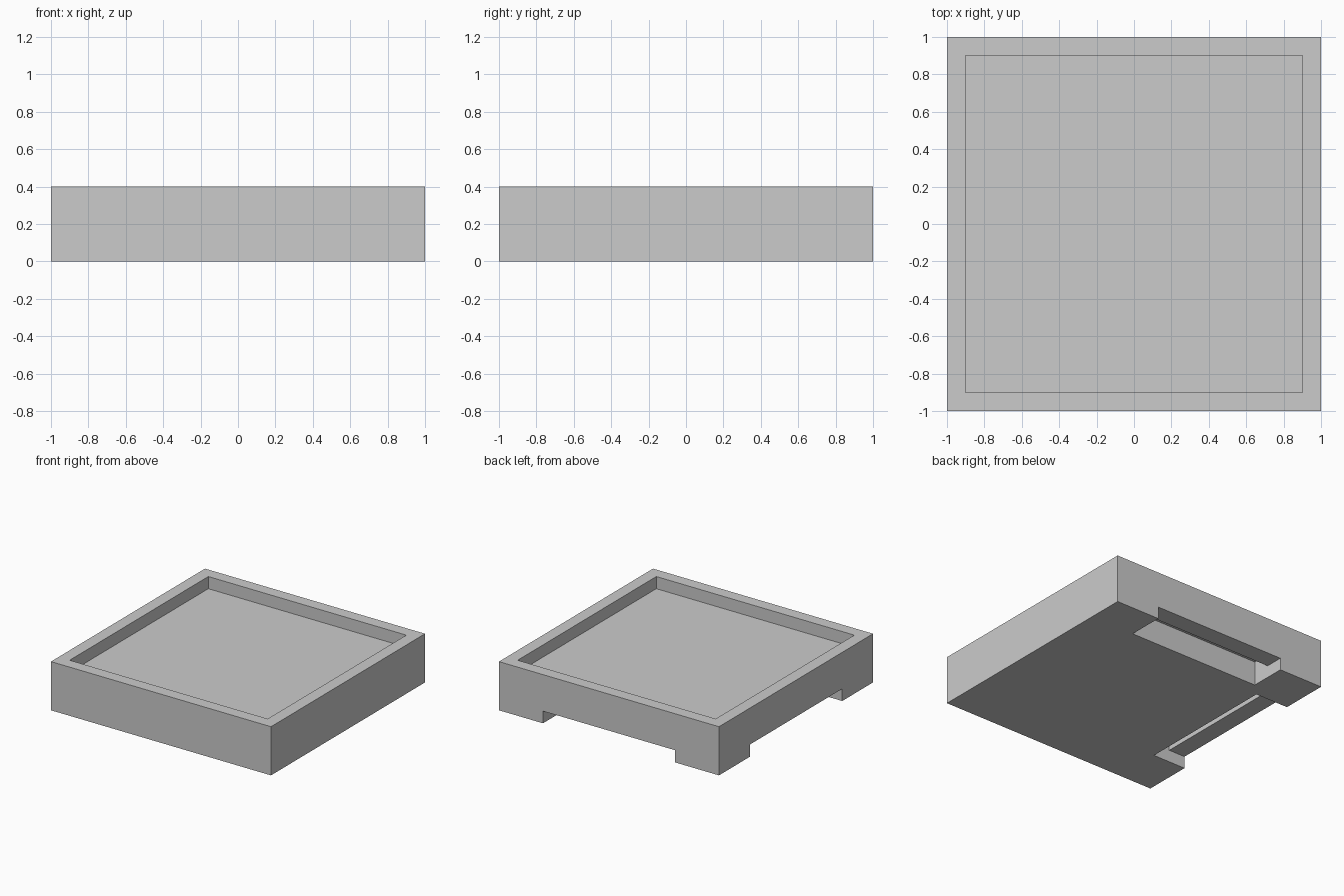
import bpy
from mathutils import Matrix, Vector

cube = bpy.data.objects.get("Cube")
if cube:
    bpy.data.objects.remove(cube, do_unlink=True)

grey = bpy.data.materials.new("plain_grey")
grey.use_nodes = True
colour = (0.6, 0.6, 0.6, 1)
grey.diffuse_color = colour
grey.node_tree.nodes["Principled BSDF"].inputs["Base Color"].default_value = colour


def box(name, low, high):
    """Axis-aligned box between two corners."""
    low, high = Vector(low), Vector(high)
    bpy.ops.mesh.primitive_cube_add(size=1)
    obj = bpy.context.object
    obj.name = name
    obj.data.transform(Matrix.Translation((low + high) / 2) @ Matrix.Diagonal((*(high - low), 1)))
    obj.data.materials.append(grey)
    return obj


def cut(target, cutter):
    """Subtract the cutter, then discard it."""
    cutter.hide_render = True
    mod = target.modifiers.new("cut", 'BOOLEAN')
    mod.operation = 'DIFFERENCE'
    mod.solver = 'EXACT'
    mod.object = cutter
    bpy.context.view_layer.objects.active = target
    bpy.ops.object.modifier_apply(modifier=mod.name)
    bpy.data.objects.remove(cutter, do_unlink=True)


# Square tray body with a shallow recess on top
tray = box("tray", (-1, -1, 0), (1, 1, 0.4))
cut(tray, box("recess_cutter", (-0.9, -0.9, 0.3), (0.9, 0.9, 0.5)))

# Finger grips under the back and the right: low opening, taller pocket behind the lip
for side, turn in (("back", 0), ("right", 1.5707963)):
    for part, low, high in (
        ("opening", (-0.6, 0.8, -0.1), (0.6, 1.1, 0.1)),
        ("pocket", (-0.6, 0.7, -0.1), (0.6, 0.85, 0.2)),
    ):
        cutter = box(f"{side}_{part}_cutter", low, high)
        cutter.data.transform(Matrix.Rotation(turn, 4, 'Z'))
        cut(tray, cutter)
